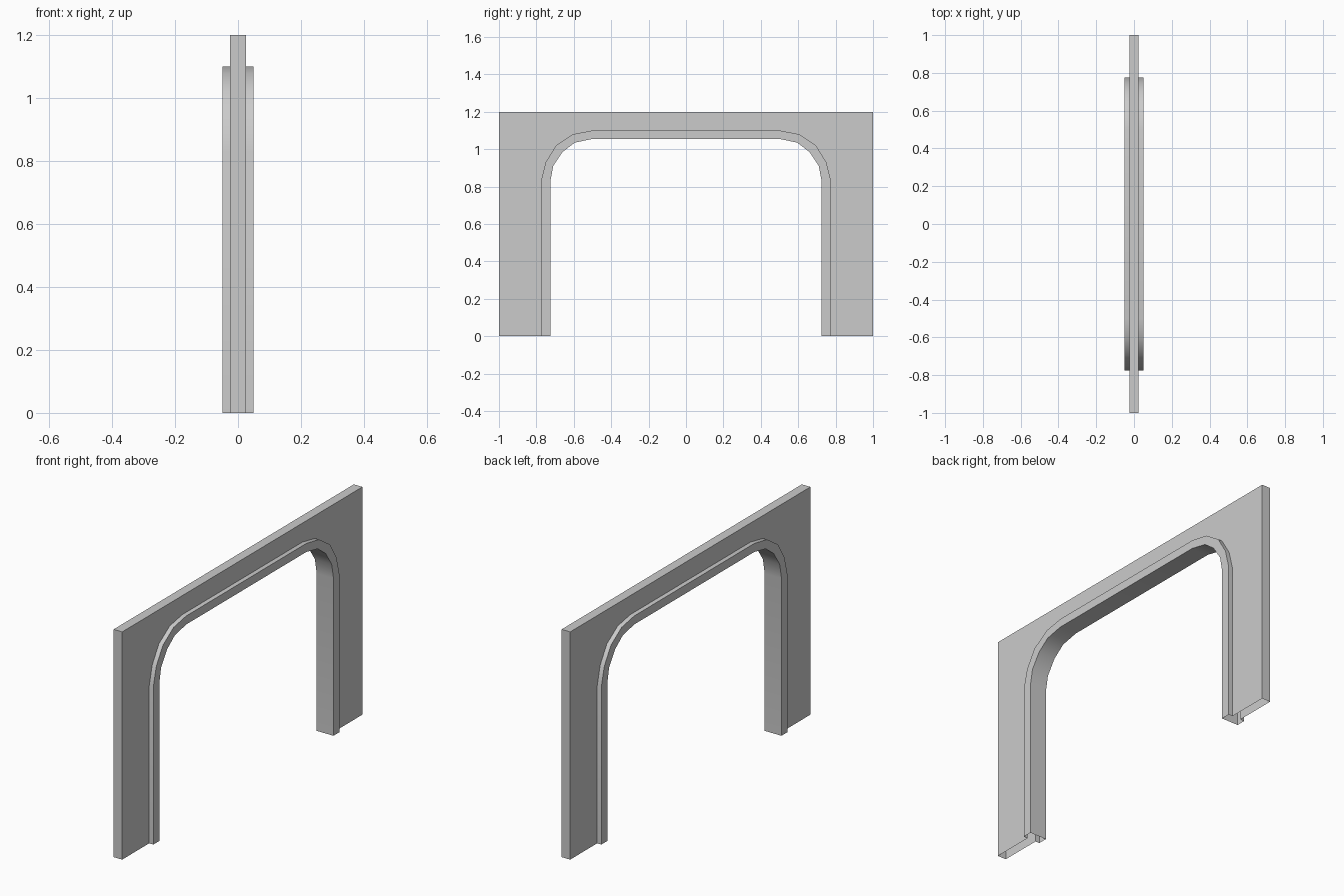
import bpy, math

if "Cube" in bpy.data.objects:
    bpy.data.objects.remove(bpy.data.objects["Cube"])

WALL_X, TRIM_X = 0.025, 0.049

# Half profiles of the arch (y, z), from the floor to the crown
outer_half = [(0.775, 0), (0.775, 0.83), (0.75, 0.93), (0.695, 1.02), (0.605, 1.08), (0.50, 1.10)]
inner_half = [(0.725, 0), (0.725, 0.83), (0.71, 0.91), (0.66, 0.985), (0.595, 1.035), (0.50, 1.055)]


def full_arch(half):
    return [(-y, z) for y, z in half] + half[::-1]


def make_object(name, verts, faces):
    mesh = bpy.data.meshes.new(name)
    mesh.from_pydata(verts, [], faces)
    mesh.update()
    obj = bpy.data.objects.new(name, mesh)
    bpy.context.collection.objects.link(obj)
    bpy.ops.object.select_all(action='DESELECT')
    obj.select_set(True)
    bpy.context.view_layer.objects.active = obj
    return obj


outer, inner = full_arch(outer_half), full_arch(inner_half)

# Wall panel: front and back sheets with end and top strips, open underneath
outline = [(-1, 0), (-1, 1.2), (1, 1.2), (1, 0)] + outer[::-1]
n = len(outline)
verts = [(x, y, z) for x in (-WALL_X, WALL_X) for y, z in outline]
faces = [list(range(n)), list(range(2 * n - 1, n - 1, -1))]
faces += [[i, i + n, i + 1 + n, i + 1] for i in range(3)]
make_object("wall_panel", verts, faces)

# Arch trim: a raised channel section swept round the opening, open underneath
verts, faces = [], []
for (oy, oz), (iy, iz) in zip(outer, inner):
    verts += [(-WALL_X, oy, oz), (-TRIM_X, oy, oz), (-TRIM_X, iy, iz),
              (TRIM_X, iy, iz), (TRIM_X, oy, oz), (WALL_X, oy, oz)]
for i in range(len(outer) - 1):
    for k in range(5):
        a, b = i * 6 + k, (i + 1) * 6 + k
        faces.append([a, b, b + 1, a + 1])
make_object("arch_trim", verts, faces)
bpy.ops.object.shade_smooth_by_angle(angle=math.radians(40))
